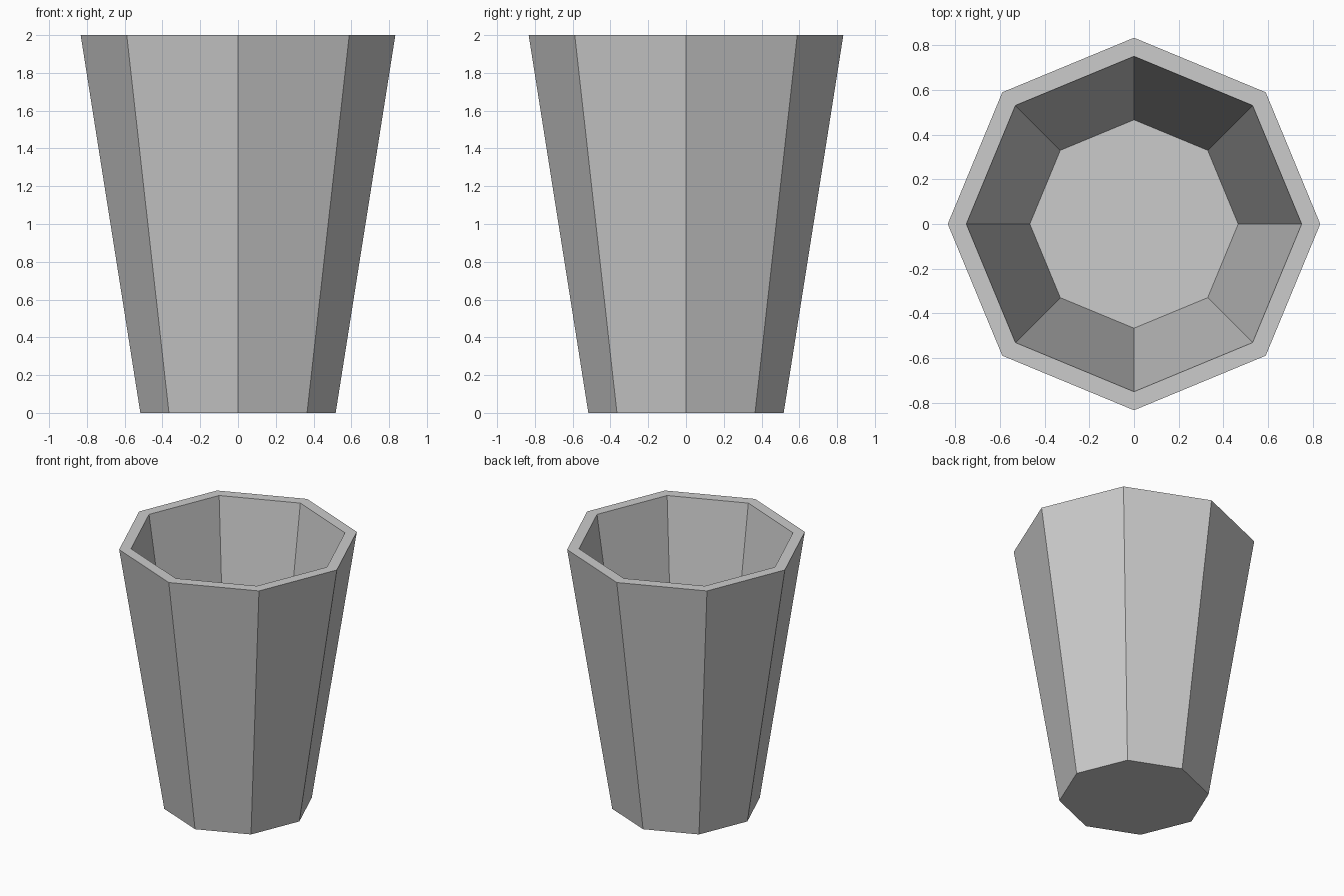
import bpy, bmesh
from math import cos, sin, tau

if "Cube" in bpy.data.objects:
    bpy.data.objects.remove(bpy.data.objects["Cube"])

SIDES = 8
# (radius, height) profile: outer base, outer rim, inner rim, inner floor
PROFILE = [(0.517, 0.0), (0.833, 2.0), (0.75, 2.0), (0.466, 0.12)]

# Hollow tapered octagonal cup: rings joined by flat quads, capped at both ends
bm = bmesh.new()
rings = [[bm.verts.new((r * cos(tau * i / SIDES), r * sin(tau * i / SIDES), z))
          for i in range(SIDES)] for r, z in PROFILE]
for lower, upper in zip(rings, rings[1:]):
    for i in range(SIDES):
        j = (i + 1) % SIDES
        bm.faces.new((lower[i], lower[j], upper[j], upper[i]))
bm.faces.new(rings[0][::-1])   # underside
bm.faces.new(rings[-1])        # inside floor

mesh = bpy.data.meshes.new("cup")
bm.to_mesh(mesh)
bm.free()
cup = bpy.data.objects.new("cup", mesh)
bpy.context.collection.objects.link(cup)
